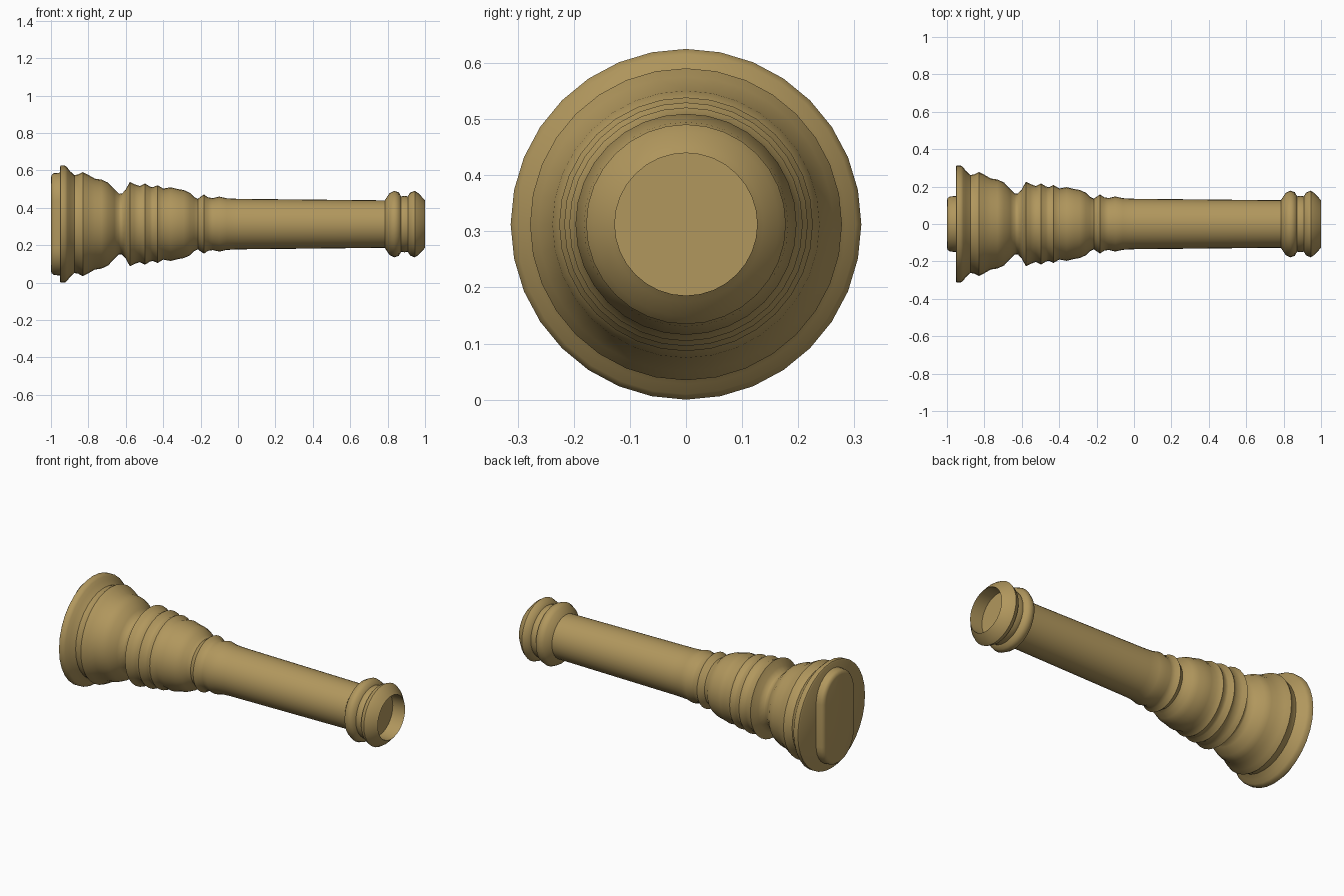
import bpy, bmesh, math

if "Cube" in bpy.data.objects:
    bpy.data.objects.remove(bpy.data.objects["Cube"])

SIDES, AXIS_Z = 32, 0.3125
bronze = bpy.data.materials.new("bronze")
bronze.diffuse_color = (0.44, 0.31, 0.11, 1)
bronze.use_nodes = True
bronze.node_tree.nodes["Principled BSDF"].inputs["Base Color"].default_value = bronze.diffuse_color


def make_part(name, rings, angle):
    """Skin a list of closed rings and cap both ends."""
    bm = bmesh.new()
    loops = [[bm.verts.new(p) for p in ring] for ring in rings]
    for a, b in zip(loops, loops[1:]):
        n = len(a)
        for i in range(n):
            j = (i + 1) % n
            bm.faces.new((a[i], a[j], b[j], b[i]))
    bm.faces.new(loops[0])
    bm.faces.new(loops[-1])
    bmesh.ops.recalc_face_normals(bm, faces=bm.faces)
    mesh = bpy.data.meshes.new(name)
    bm.to_mesh(mesh)
    bm.free()
    mesh.materials.append(bronze)
    obj = bpy.data.objects.new(name, mesh)
    bpy.context.collection.objects.link(obj)
    bpy.context.view_layer.objects.active = obj
    obj.select_set(True)
    bpy.ops.object.shade_smooth_by_angle(angle=math.radians(angle))
    obj.select_set(False)
    return obj


def circle(x, r):
    return [(x, r * math.sin(t), AXIS_Z + r * math.cos(t))
            for t in (2 * math.pi * i / SIDES for i in range(SIDES))]


def stadium(x, inset):
    r, straight, half = 0.15 - inset, 0.125, SIDES // 2
    pts = []
    for side in (1, -1):
        for i in range(half + 1):
            t = math.pi * i / half
            pts.append((x, side * r * math.cos(t),
                        AXIS_Z + side * (straight + r * math.sin(t))))
    return pts


# Barrel: (x, radius) from breech to muzzle, then into the shallow bore
profile = [
    (-.953, .305), (-.948, .3125), (-.925, .3125), (-.913, .303), (-.90, .285),
    (-.875, .262), (-.855, .265), (-.83, .278), (-.80, .263), (-.765, .243),
    (-.73, .238), (-.695, .222), (-.66, .185), (-.637, .162), (-.62, .163),
    (-.60, .185), (-.578, .226), (-.555, .214), (-.525, .203), (-.497, .217),
    (-.47, .20), (-.455, .197), (-.43, .208), (-.40, .19), (-.36, .197),
    (-.32, .187), (-.29, .182), (-.257, .167), (-.235, .145), (-.215, .135),
    (-.197, .148), (-.182, .158), (-.16, .143), (-.135, .139), (-.10, .147),
    (-.06, .138), (0, .135), (.785, .127), (.81, .165), (.835, .178),
    (.86, .17), (.872, .148), (.89, .151), (.908, .148), (.92, .168),
    (.945, .178), (.965, .165), (.99, .138), (1.0, .127),
    (.985, .127), (.92, .127)]
make_part("cannon_barrel", [circle(x, r) for x, r in profile], 50)

# Breech plate: rounded upright slab on the rear face
make_part("breech_plate",
          [stadium(x, i) for x, i in ((-.95, 0), (-.985, .003), (-.996, .012), (-1.0, .025))], 40)
